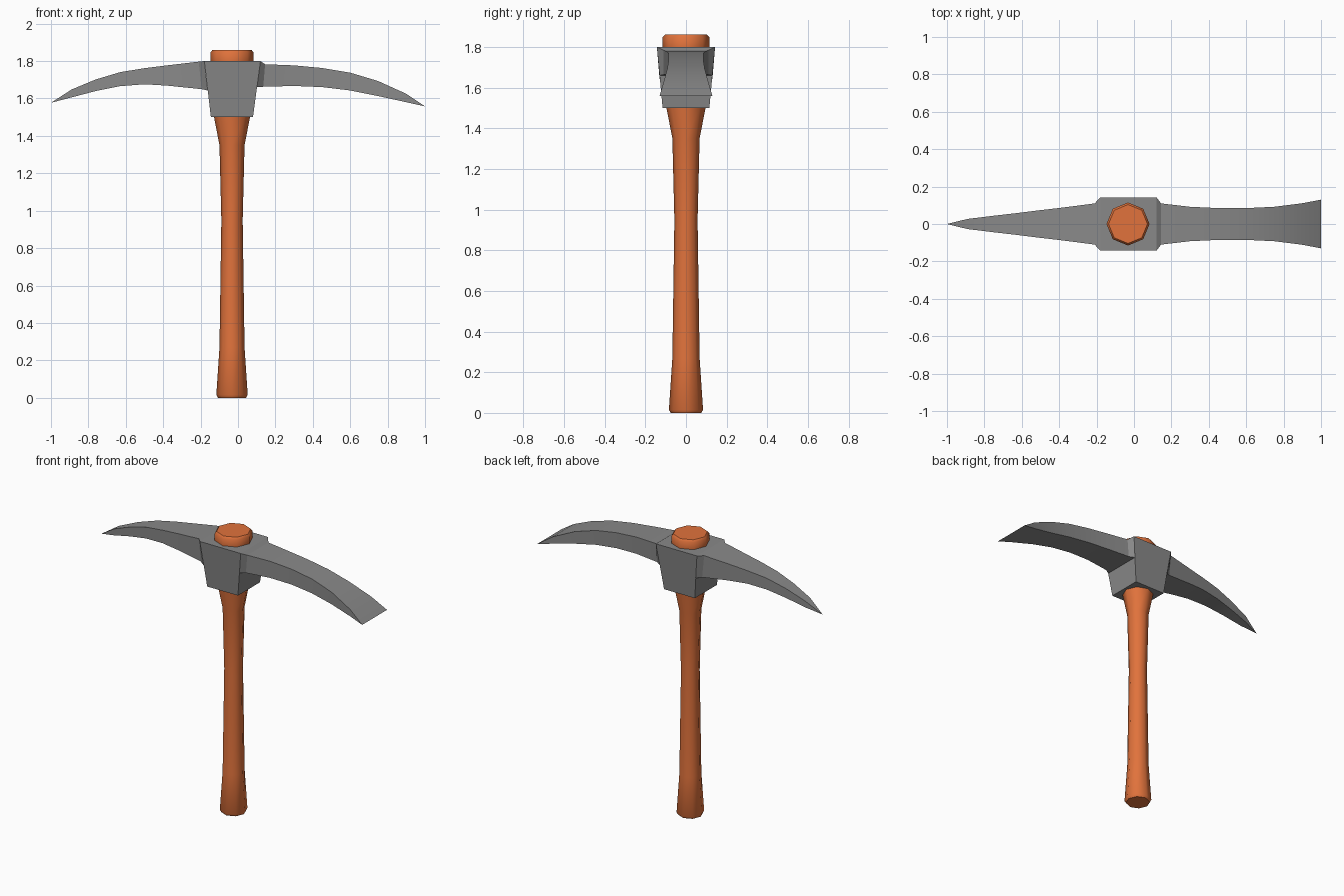
import bpy, bmesh, math

if "Cube" in bpy.data.objects:
    bpy.data.objects.remove(bpy.data.objects["Cube"])

def make_object(name, bm, angle, mat):
    bmesh.ops.remove_doubles(bm, verts=bm.verts, dist=0.0005)
    bmesh.ops.recalc_face_normals(bm, faces=bm.faces)
    me = bpy.data.meshes.new(name)
    bm.to_mesh(me)
    bm.free()
    ob = bpy.data.objects.new(name, me)
    bpy.context.collection.objects.link(ob)
    me.materials.append(mat)
    bpy.ops.object.select_all(action='DESELECT')
    ob.select_set(True)
    bpy.context.view_layer.objects.active = ob
    bpy.ops.object.shade_smooth_by_angle(angle=math.radians(angle))
    return ob

def make_material(name, color):
    mat = bpy.data.materials.new(name)
    mat.diffuse_color = (*color, 1)
    mat.use_nodes = True
    mat.node_tree.nodes["Principled BSDF"].inputs["Base Color"].default_value = mat.diffuse_color
    return mat

def loft(rings, caps):
    bm = bmesh.new()
    vs = [[bm.verts.new(p) for p in r] for r in rings]
    n = len(vs[0])
    for a, b in zip(vs, vs[1:]):
        for i in range(n):
            j = (i + 1) % n
            bm.faces.new((a[i], a[j], b[j], b[i]))
    if caps:
        bm.faces.new(vs[0])
        bm.faces.new(vs[-1])
    return bm

def section(xt, zt, xb, zb, yt, yb):
    return [(xt, -yt, zt), (xt, yt, zt), (xb, yb, zb), (xb, -yb, zb)]

wood = make_material("wood", (0.75, 0.17, 0.045))
steel = make_material("steel", (0.25, 0.25, 0.25))

# Handle: eight-sided, flared at both ends, chamfered rims
CX = -0.032
profile = [(0, .075), (.015, .084), (.27, .067), (.95, .057), (1.35, .067),
           (1.5, .096), (1.8, .115), (1.847, .115), (1.86, .104)]
rings = [[(CX + r * math.cos(i * math.pi / 4), r * math.sin(i * math.pi / 4), z)
          for i in range(8)] for z, r in profile]
make_object("handle", loft(rings, True), 46, wood)

# Tapered head block around the handle
block = [[(-.18, -.143, 1.8), (.12, -.143, 1.8), (.12, .143, 1.8), (-.18, .143, 1.8)],
         [(-.145, -.115, 1.5), (.08, -.115, 1.5), (.08, .115, 1.5), (-.145, .115, 1.5)]]
make_object("head_block", loft(block, True), 30, steel)

# Arms: x, top z, bottom z, half width; first section is the block collar
chisel = [section(.12, 1.8, .101, 1.66, .143, .13),
          section(.145, 1.783, .135, 1.663, .11, .11)]
for x, zt, zb, y in [(.3, 1.777, 1.667, .092), (.45, 1.763, 1.661, .085),
                     (.6, 1.738, 1.643, .085), (.75, 1.693, 1.613, .092),
                     (.9, 1.625, 1.58, .111), (1, 1.558, 1.558, .13)]:
    chisel.append(section(x, zt, x, zb, y, y))
make_object("chisel_arm", loft(chisel, False), 30, steel)

pick = [section(-.18, 1.8, -.162, 1.643, .143, .13),
        section(-.21, 1.797, -.195, 1.65, .11, .11)]
for x, zt, zb, y in [(-.38, 1.777, 1.669, .088), (-.5, 1.762, 1.676, .074),
                     (-.63, 1.741, 1.666, .058), (-.76, 1.702, 1.64, .043),
                     (-.89, 1.648, 1.606, .027), (-1, 1.577, 1.577, 0)]:
    pick.append(section(x, zt, x, zb, y, y))
make_object("pick_arm", loft(pick, False), 30, steel)
